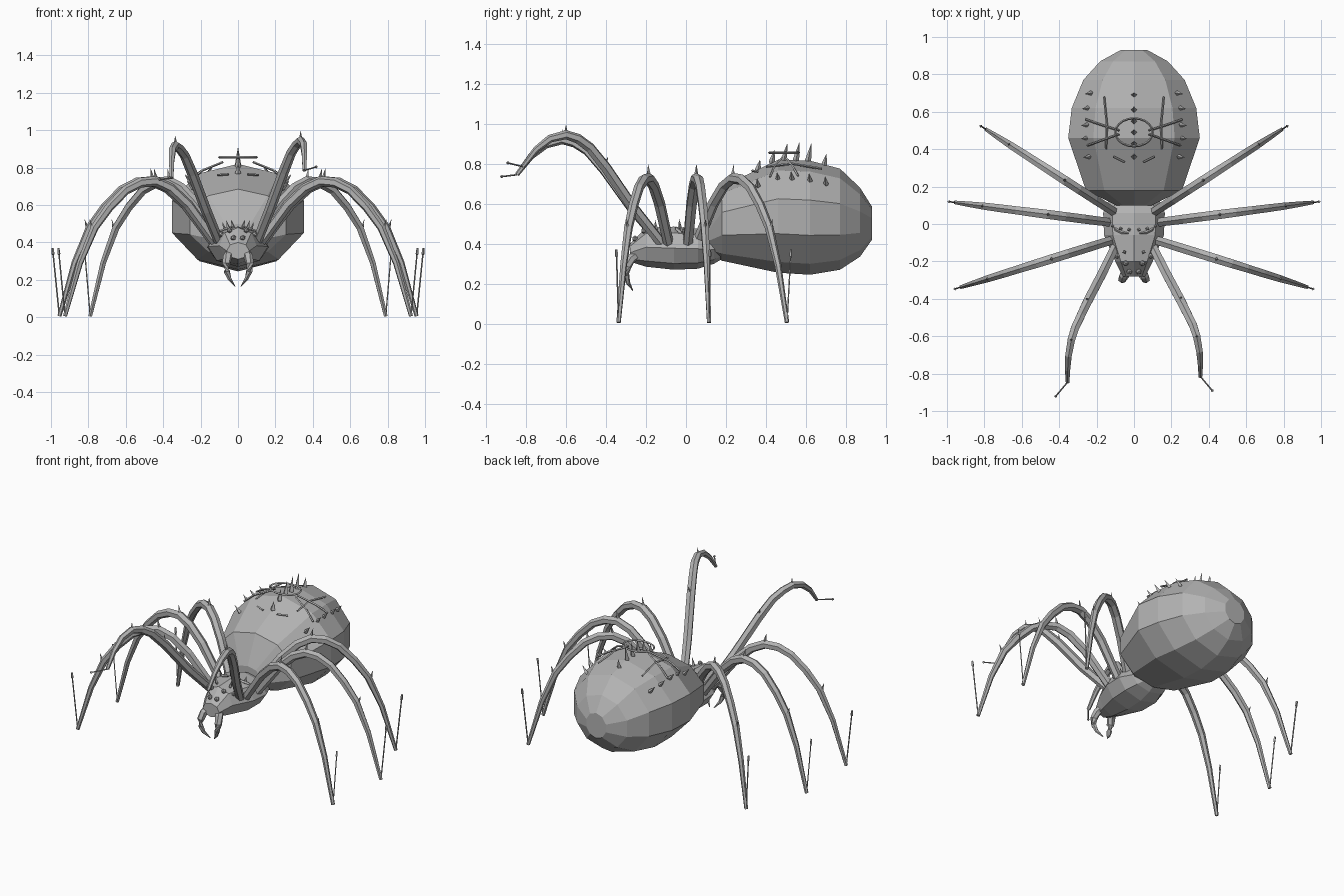
import bpy, bmesh, math
from mathutils import Vector

old = bpy.data.objects.get("Cube")
if old:
    bpy.data.objects.remove(old, do_unlink=True)

grey = bpy.data.materials.new("matte grey")
grey.use_nodes = True
grey.diffuse_color = (0.45, 0.45, 0.45, 1)
grey.node_tree.nodes["Principled BSDF"].inputs["Base Color"].default_value = (0.45, 0.45, 0.45, 1)


def finish(bm, name):
    bmesh.ops.recalc_face_normals(bm, faces=bm.faces)
    mesh = bpy.data.meshes.new(name)
    bm.to_mesh(mesh)
    bm.free()
    mesh.materials.append(grey)
    obj = bpy.data.objects.new(name, mesh)
    bpy.context.collection.objects.link(obj)


def skin(bm, rings, closed=False):
    """Join rings of points into a faceted shell."""
    loops = [[bm.verts.new(p) for p in ring] for ring in rings]
    n = len(loops[0])
    pairs = list(zip(loops, loops[1:])) + ([(loops[-1], loops[0])] if closed else [])
    for a, b in pairs:
        for i in range(n):
            j = (i + 1) % n
            bm.faces.new((a[i], a[j], b[j], b[i]))
    if not closed:
        bm.faces.new(loops[0])
        bm.faces.new(loops[-1])


def body(name, sections, sides):
    """Loft sections of (y, half width, bottom, top)."""
    bm = bmesh.new()
    angles = [math.tau * i / sides for i in range(sides)]
    skin(bm, [[(w * math.sin(a), y, (lo + hi) / 2 + (hi - lo) / 2 * math.cos(a))
               for a in angles] for y, w, lo, hi in sections])
    finish(bm, name)


def tube(bm, path, radii, sides=6, closed=False):
    path = [Vector(p) for p in path]
    rings = []
    for i, (p, r) in enumerate(zip(path, radii)):
        if closed:
            d = path[(i + 1) % len(path)] - path[i - 1]
        else:
            d = path[min(i + 1, len(path) - 1)] - path[max(i - 1, 0)]
        d.normalize()
        side = d.cross(Vector((0, 0, 1)))
        if side.length < 0.01:
            side = Vector((1, 0, 0))
        side.normalize()
        up = side.cross(d)
        rings.append([p + r * (math.cos(t) * up + math.sin(t) * side)
                      for t in (math.tau * k / sides for k in range(sides))])
    skin(bm, rings, closed)


def spike(bm, base, direction, length, radius):
    base, d = Vector(base), Vector(direction).normalized()
    tube(bm, [base - d * length * 0.3, base, base + d * length],
         [radius * 0.5, radius, radius * 0.05], 4)


# Body
body("abdomen", [
    (0.10, 0.10, 0.36, 0.50), (0.18, 0.27, 0.315, 0.685), (0.46, 0.37, 0.255, 0.82),
    (0.62, 0.35, 0.245, 0.815), (0.77, 0.285, 0.27, 0.775),
    (0.87, 0.19, 0.335, 0.68), (0.93, 0.075, 0.42, 0.585)], 10)
body("thorax", [
    (-0.28, 0.06, 0.31, 0.40), (-0.20, 0.10, 0.285, 0.48), (-0.06, 0.16, 0.27, 0.485),
    (0.06, 0.165, 0.275, 0.475), (0.14, 0.13, 0.30, 0.44), (0.19, 0.08, 0.33, 0.42)], 8)

# Walking legs share one profile of (reach fraction, height, radius)
profile = [(-0.04, 0.37, 0.026), (0.17, 0.60, 0.028), (0.29, 0.69, 0.028), (0.39, 0.727, 0.028),
           (0.49, 0.72, 0.027), (0.59, 0.68, 0.025), (0.70, 0.59, 0.024), (0.8, 0.48, 0.022),
           (0.9, 0.29, 0.017), (1, 0.006, 0.011)]
walking = {"second_leg": ((0.13, -0.09), (0.925, -0.337)),
           "third_leg": ((0.14, 0.01), (0.955, 0.115)),
           "rear_leg": ((0.10, 0.06), (0.79, 0.505))}


def claw(bm, foot, tip):
    foot, tip = Vector(foot), Vector(tip)
    tube(bm, [foot, foot.lerp(tip, 0.9), foot.lerp(tip, 0.91), tip],
         [0.004, 0.004, 0.008, 0.006], 4)


for s, label in ((1, "left"), (-1, "right")):
    for name, (root, foot) in walking.items():
        a, b = Vector((s * root[0], root[1], 0)), Vector((s * foot[0], foot[1], 0))
        out = (b - a).normalized()
        bm = bmesh.new()
        path = [a.lerp(b, t) + Vector((0, 0, z)) for t, z, r in profile]
        tube(bm, path, [r for t, z, r in profile])
        spike(bm, path[3] + Vector((0, 0, 0.02)), out * 0.2 + Vector((0, 0, 1)), 0.05, 0.01)
        spike(bm, path[7] + out * 0.015, out * 0.3 + Vector((0, 0, 1)), 0.045, 0.009)
        claw(bm, path[-1], b + out * 0.037 + Vector((0, 0, 0.37)))
        finish(bm, label + "_" + name)

    # Raised front leg, the right one reaching a little lower and further
    k = 0 if s > 0 else 1
    front = [(0.10, -0.12, 0.40), (0.17, -0.26, 0.575), (0.245, -0.40, 0.78), (0.285, -0.48, 0.88),
             (0.315, -0.54, 0.925), (0.335, -0.60, 0.945), (0.35, -0.68, 0.925),
             (0.355, -0.75, 0.87), (0.355, -0.815, 0.785)]
    path = [Vector((s * x, y - 0.03 * k * i / 8, z - 0.04 * k * i / 8))
            for i, (x, y, z) in enumerate(front)]
    bm = bmesh.new()
    tube(bm, path, [0.026, 0.028, 0.028, 0.026, 0.025, 0.023, 0.02, 0.016, 0.011])
    spike(bm, path[5] + Vector((0, 0, 0.01)), (0, 0, 1), 0.04, 0.009)
    spike(bm, path[2] + Vector((0, 0, 0.02)), (s * 0.3, 0.3, 1), 0.04, 0.009)
    claw(bm, path[-1], path[-1] + Vector((s * 0.067, -0.08, 0.02 - 0.03 * k)))
    finish(bm, label + "_front_leg")

    # Curved fang
    bm = bmesh.new()
    tube(bm, [(s * 0.04, -0.24, 0.35), (s * 0.055, -0.275, 0.325), (s * 0.064, -0.295, 0.285),
              (s * 0.06, -0.30, 0.245), (s * 0.045, -0.29, 0.205), (s * 0.015, -0.265, 0.165)],
         [0.022, 0.025, 0.022, 0.017, 0.011, 0.002])
    finish(bm, label + "_fang")

    # Eyes, curved thorax ridge and bristles
    bm = bmesh.new()
    for x, y, z in ((0.025, -0.255, 0.425), (0.045, -0.21, 0.465), (0.09, -0.17, 0.445)):
        bmesh.ops.create_icosphere(bm, subdivisions=1, radius=0.016)
        bmesh.ops.translate(bm, verts=bm.verts[-12:], vec=(s * x, y, z))
    tube(bm, [(s * 0.03, -0.05, 0.484), (s * 0.065, -0.045, 0.47), (s * 0.095, -0.03, 0.458),
              (s * 0.12, -0.005, 0.43)], [0.003, 0.009, 0.009, 0.003], 4)
    for x, y, z in ((0.05, -0.15, 0.475), (0.025, -0.03, 0.48), (0.07, -0.025, 0.465), (0.11, -0.01, 0.44)):
        spike(bm, (s * x, y, z), (s * 0.3, -0.1, 1), 0.045, 0.01)
    finish(bm, label + "_eyes_and_bristles")

    # Rows of spines down the abdomen flank
    bm = bmesh.new()
    for x, y, z in ((0.24, 0.36, 0.69), (0.25, 0.46, 0.72), (0.25, 0.53, 0.725),
                    (0.245, 0.62, 0.715), (0.23, 0.70, 0.70)):
        spike(bm, (s * x, y, z), (s * 0.7, -0.1, 0.8), 0.05, 0.013)
    finish(bm, label + "_flank_spines")

    # Thin strands over the back
    bm = bmesh.new()
    for strand in ([(0.26, 0.56, 0.74), (0.19, 0.535, 0.785), (0.08, 0.50, 0.83)],
                   [(0.25, 0.42, 0.735), (0.19, 0.44, 0.785), (0.08, 0.48, 0.83)],
                   [(0.15, 0.40, 0.785), (0.145, 0.53, 0.80), (0.16, 0.68, 0.775)],
                   [(0.05, 0.33, 0.765), (0.11, 0.36, 0.76)]):
        tube(bm, [(s * x, y, z) for x, y, z in strand], [0.006] * len(strand), 4)
    finish(bm, label + "_back_strands")

# Spines along the middle of the back
bm = bmesh.new()
for y, z, h in ((0.36, 0.77, 0.05), (0.43, 0.81, 0.06), (0.49, 0.82, 0.08),
                (0.55, 0.82, 0.09), (0.61, 0.815, 0.09), (0.69, 0.79, 0.06)):
    spike(bm, (0, y, z), (0, 0.2, 1), h, 0.016)
finish(bm, "back_spines")

# Oval hoop above the back
bm = bmesh.new()
hoop = [(0.1 * math.cos(t), 0.49 + 0.075 * math.sin(t), 0.855)
        for t in (math.tau * i / 20 for i in range(20))]
tube(bm, hoop, [0.006] * 20, 4, closed=True)
finish(bm, "back_hoop")
